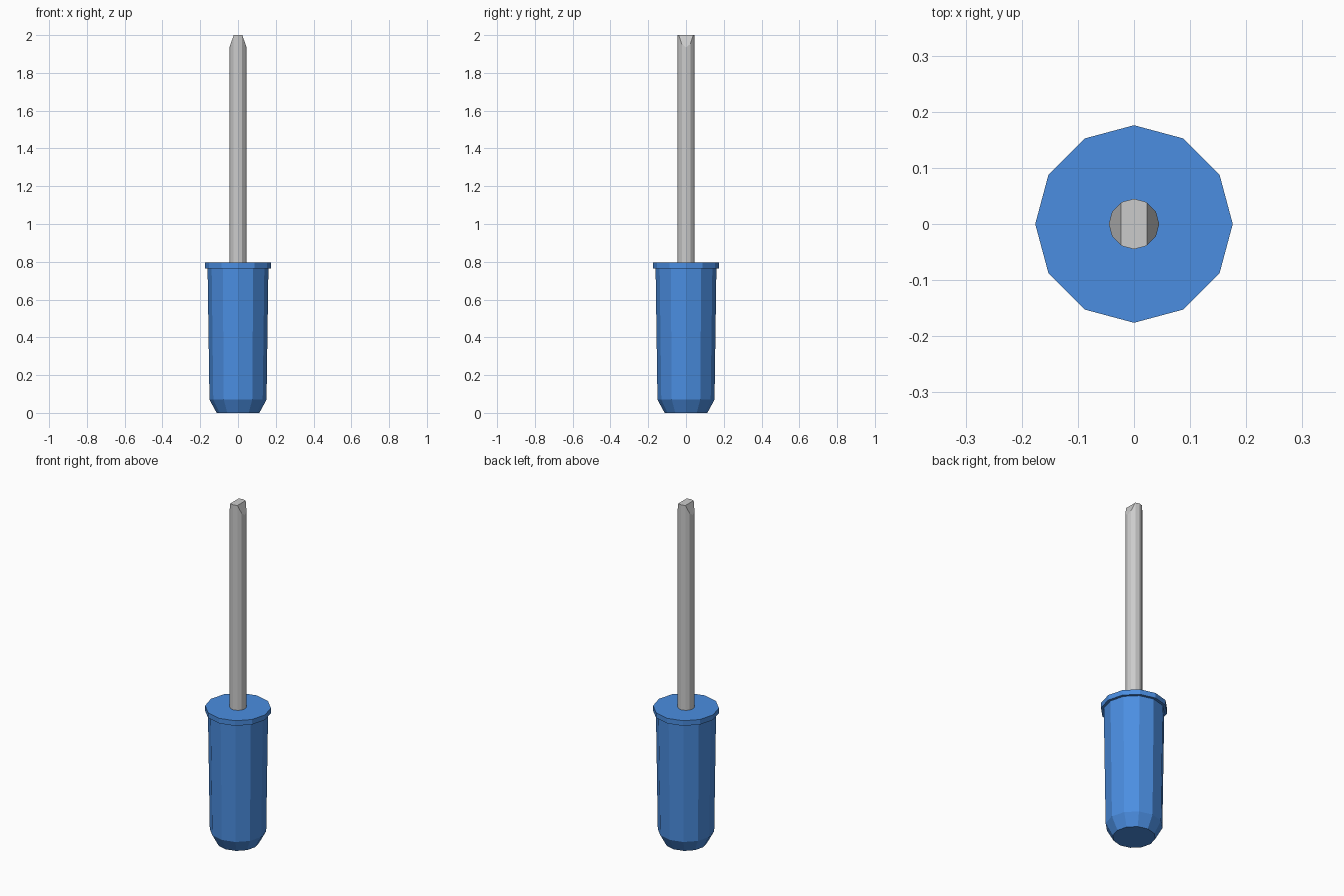
import bpy, bmesh, math
from mathutils import Vector

if "Cube" in bpy.data.objects:
    bpy.data.objects.remove(bpy.data.objects["Cube"])

SIDES = 12


def lathe(bm, profile):
    """Closed faceted solid from (radius, z) rings, capped at both ends."""
    rings = []
    for r, z in profile:
        rings.append([bm.verts.new((r * math.cos(i * math.tau / SIDES),
                                    r * math.sin(i * math.tau / SIDES), z))
                      for i in range(SIDES)])
    for a, b in zip(rings, rings[1:]):
        for i in range(SIDES):
            j = (i + 1) % SIDES
            bm.faces.new((a[i], a[j], b[j], b[i]))
    bm.faces.new(rings[0][::-1])
    bm.faces.new(rings[-1])


def finish(bm, name, material=None):
    bmesh.ops.recalc_face_normals(bm, faces=bm.faces[:])
    mesh = bpy.data.meshes.new(name)
    bm.to_mesh(mesh)
    bm.free()
    obj = bpy.data.objects.new(name, mesh)
    bpy.context.collection.objects.link(obj)
    if material:
        mesh.materials.append(material)
    return obj


blue = bpy.data.materials.new("blue_plastic")
blue.diffuse_color = (0.07, 0.27, 0.75, 1)
blue.use_nodes = True
blue.node_tree.nodes["Principled BSDF"].inputs["Base Color"].default_value = blue.diffuse_color

# Handle: chamfered butt, slight flare, flanged collar
bm = bmesh.new()
lathe(bm, [(0.113, 0), (0.151, 0.07), (0.161, 0.765), (0.176, 0.765), (0.176, 0.795)])
finish(bm, "handle", blue)

# Shaft with two sloped cuts forming the flat blade tip
bm = bmesh.new()
lathe(bm, [(0.045, 0.79), (0.045, 2.0)])
for side in (-1, 1):
    cut = bmesh.ops.bisect_plane(
        bm, geom=bm.verts[:] + bm.edges[:] + bm.faces[:],
        plane_co=Vector((side * 0.023, 0, 2.0)),
        plane_no=Vector((side * 0.065, 0, 0.022)), clear_outer=True)
    edges = [e for e in cut["geom_cut"] if isinstance(e, bmesh.types.BMEdge)]
    bmesh.ops.contextual_create(bm, geom=edges)
finish(bm, "shaft")
